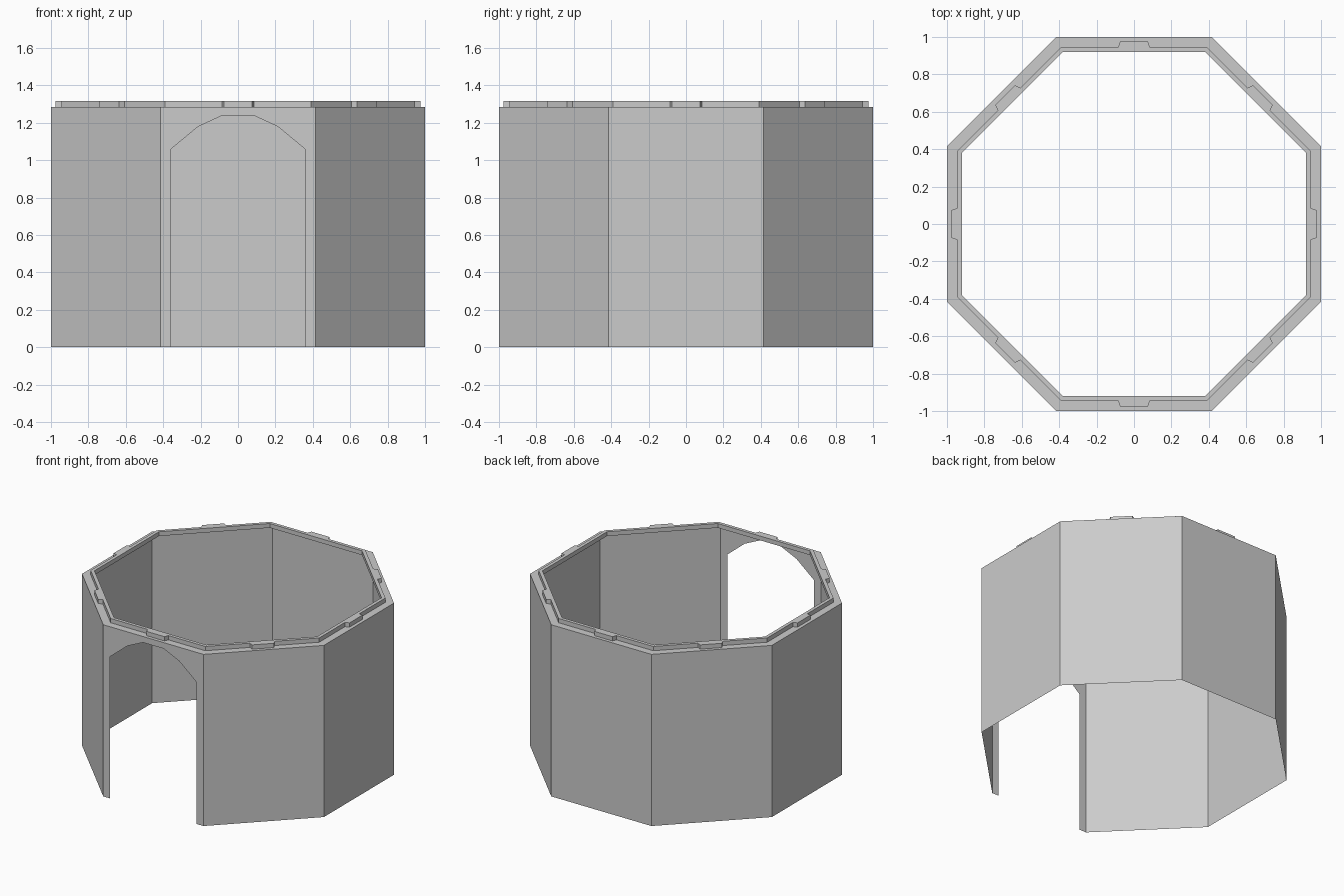
import bpy, bmesh, math
from mathutils import Matrix, Vector

if "Cube" in bpy.data.objects:
    bpy.data.objects.remove(bpy.data.objects["Cube"])

T = math.tan(math.pi / 8)        # half side length of an octagon of apothem 1
LEDGE, TOP = 1.283, 1.315        # wall top and raised lip top
OUT, LIP, INNER, TAB = 1.0, 0.945, 0.92, 0.975


def side_matrix(k):
    return Matrix.Rotation(k * math.pi / 4, 4, 'Z')


def build(name, faces):
    """Make a mesh object from a list of coordinate loops."""
    bm = bmesh.new()
    for loop in faces:
        bm.faces.new([bm.verts.new(p) for p in loop])
    bmesh.ops.remove_doubles(bm, verts=bm.verts, dist=0.0005)
    bmesh.ops.recalc_face_normals(bm, faces=bm.faces)
    me = bpy.data.meshes.new(name)
    bm.to_mesh(me)
    bm.free()
    ob = bpy.data.objects.new(name, me)
    bpy.context.collection.objects.link(ob)
    return ob


# Arched doorway outline, in (x, z)
door = [(-0.357, 0), (-0.357, 1.06), (-0.215, 1.178), (-0.085, 1.238),
        (0.085, 1.238), (0.215, 1.178), (0.357, 1.06), (0.357, 0)]

# One side of the lip outline with its centre key, in (x, apothem)
key = [(-T * LIP, LIP), (-0.085, LIP), (-0.075, TAB),
       (0.075, TAB), (0.085, LIP), (T * LIP, LIP)]

shell = []
for k in range(8):
    m = side_matrix(k)

    def P(x, a, z):
        return m @ Vector((x, -a, z))

    # Thin outer wall: the front one is split around the doorway
    if k == 0:
        left = [(-T, 0)] + door[:4] + [(0, 1.238), (0, LEDGE), (-T, LEDGE)]
        shell.append([P(x, OUT, z) for x, z in left])
        shell.append([P(-x, OUT, z) for x, z in reversed(left)])
        top_edge = [(T, OUT), (0, OUT), (-T, OUT)]
    else:
        shell.append([P(x, OUT, z) for x, z in
                      [(-T, 0), (T, 0), (T, LEDGE), (-T, LEDGE)]])
        top_edge = [(T, OUT), (-T, OUT)]

    # Ledge between the wall and the lip
    shell.append([P(x, a, LEDGE) for x, a in key + top_edge])
    # Riser of the lip, following the key
    for (x0, a0), (x1, a1) in zip(key, key[1:]):
        shell.append([P(x0, a0, LEDGE), P(x1, a1, LEDGE),
                      P(x1, a1, TOP), P(x0, a0, TOP)])
    # Lip top and inner face
    t = T * INNER
    shell.append([P(x, a, TOP) for x, a in key + [(t, INNER), (-t, INNER)]])
    shell.append([P(-t, INNER, TOP), P(t, INNER, TOP),
                  P(t, INNER, LEDGE), P(-t, INNER, LEDGE)])

build("octagonal_wall_and_rim", shell)

# Underside closing the lip
under = []
for k in range(8):
    m = side_matrix(k)
    under.append([m @ Vector((x, -a, LEDGE)) for x, a in
                  [(-T * LIP, LIP), (T * LIP, LIP),
                   (T * INNER, INNER), (-T * INNER, INNER)]])
build("lip_underside", under)
